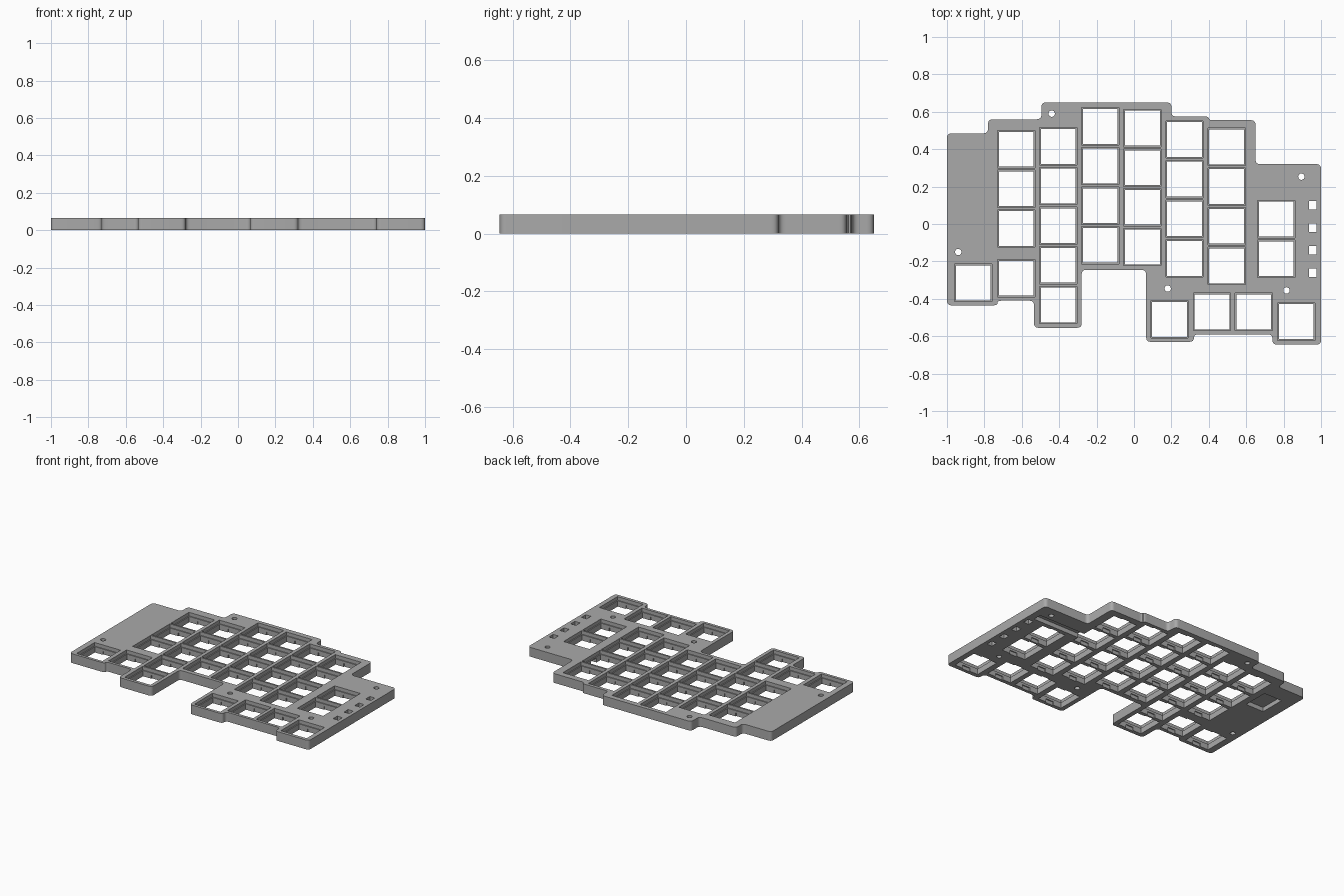
import bpy, bmesh, math
from mathutils import Vector, Matrix

if "Cube" in bpy.data.objects:
    bpy.data.objects.remove(bpy.data.objects["Cube"], do_unlink=True)

THICK = 0.065   # plate thickness
PITCH = 0.212   # key spacing along a column

grey = bpy.data.materials.new("plain grey")
grey.use_nodes = True
grey.diffuse_color = (0.4, 0.4, 0.4, 1)
grey.node_tree.nodes["Principled BSDF"].inputs["Base Color"].default_value = (0.4, 0.4, 0.4, 1)


def make_object(name, bm):
    bmesh.ops.recalc_face_normals(bm, faces=bm.faces)
    mesh = bpy.data.meshes.new(name)
    bm.to_mesh(mesh)
    bm.free()
    mesh.materials.append(grey)
    obj = bpy.data.objects.new(name, mesh)
    bpy.context.collection.objects.link(obj)
    return obj


def add_box(bm, x, y, w, d, z0, z1):
    m = Matrix.Translation((x, y, (z0 + z1) / 2)) @ Matrix.Diagonal((w, d, z1 - z0, 1))
    bmesh.ops.create_cube(bm, size=1, matrix=m)


def rounded(points, radius, steps=5):
    """Outline with every corner replaced by a short curve."""
    out = []
    for i, p in enumerate(points):
        p, a, b = Vector(p), Vector(points[i - 1]), Vector(points[(i + 1) % len(points)])
        start = p + (a - p).normalized() * min(radius, (a - p).length * 0.49)
        end = p + (b - p).normalized() * min(radius, (b - p).length * 0.49)
        for k in range(steps + 1):
            t = k / steps
            out.append(start * (1 - t) ** 2 + p * 2 * t * (1 - t) + end * t * t)
    return out


def cut(target, name, bm):
    cutter = make_object(name, bm)
    cutter.hide_render = True
    mod = target.modifiers.new(name, 'BOOLEAN')
    mod.operation = 'DIFFERENCE'
    mod.solver = 'EXACT'
    mod.object = cutter
    bpy.context.view_layer.objects.active = target
    bpy.ops.object.modifier_apply(modifier=name)
    bpy.data.objects.remove(cutter, do_unlink=True)


# Stepped plate outline
outline = [(-1, .485), (-.78, .485), (-.78, .56), (-.495, .56), (-.495, .65), (.2, .65),
           (.2, .575), (.4, .575), (.4, .555), (.65, .555), (.65, .32), (1, .32),
           (1, -.645), (.74, -.645), (.74, -.59), (.32, -.59), (.32, -.63), (.065, -.63),
           (.065, -.245), (-.28, -.245), (-.28, -.555), (-.535, -.555), (-.535, -.41),
           (-.73, -.41), (-.73, -.435), (-1, -.435)]
bm = bmesh.new()
face = bm.faces.new([bm.verts.new((p.x, p.y, 0)) for p in rounded(outline, 0.025)])
top = bmesh.ops.extrude_face_region(bm, geom=[face])["geom"]
bmesh.ops.translate(bm, vec=(0, 0, THICK), verts=[v for v in top if isinstance(v, bmesh.types.BMVert)])
plate = make_object("key_plate", bm)

# Key positions: x, y of the rear key, number of keys
columns = [(-.86, -.315, 1), (-.63, .40, 3), (-.63, -.29, 1), (-.405, .415, 5), (-.18, .522, 4),
           (.045, .513, 4), (.27, .452, 4), (.495, .412, 4), (.76, .026, 2),
           (.19, -.51, 1), (.417, -.47, 1), (.64, -.47, 1), (.867, -.522, 1)]
keys = [(x, y - PITCH * i) for x, y, n in columns for i in range(n)]

# Through openings for keys, indicator slots and screws
bm = bmesh.new()
for x, y in keys:
    add_box(bm, x, y, .186, .186, -.1, .2)
for i in range(4):
    add_box(bm, .955, .1 - .12 * i, .04, .046, -.1, .2)
for x, y in [(-.44, .59), (-.94, -.15), (.18, -.345), (.815, -.355), (.895, .253)]:
    bmesh.ops.create_cone(bm, cap_ends=True, segments=24, radius1=.017, radius2=.017,
                          depth=.4, matrix=Matrix.Translation((x, y, 0)))
cut(plate, "through_openings", bm)

# Wider rim at the top of each key opening
bm = bmesh.new()
for x, y in keys:
    add_box(bm, x, y, .2, .2, .04, .2)
cut(plate, "key_rims", bm)

# Clip notches under the rims and pockets in the underside
bm = bmesh.new()
for x, y in keys:
    add_box(bm, x, y, .06, .2, -.1, .024)
add_box(bm, .765, .18, .37, .06, -.1, .03)
add_box(bm, -.84, .275, .14, .18, -.1, .03)
cut(plate, "underside_pockets", bm)

# Smooth rounded corners, sharp edges elsewhere
bpy.ops.object.select_all(action='DESELECT')
plate.select_set(True)
bpy.context.view_layer.objects.active = plate
bpy.ops.object.shade_smooth_by_angle(angle=math.radians(30))
